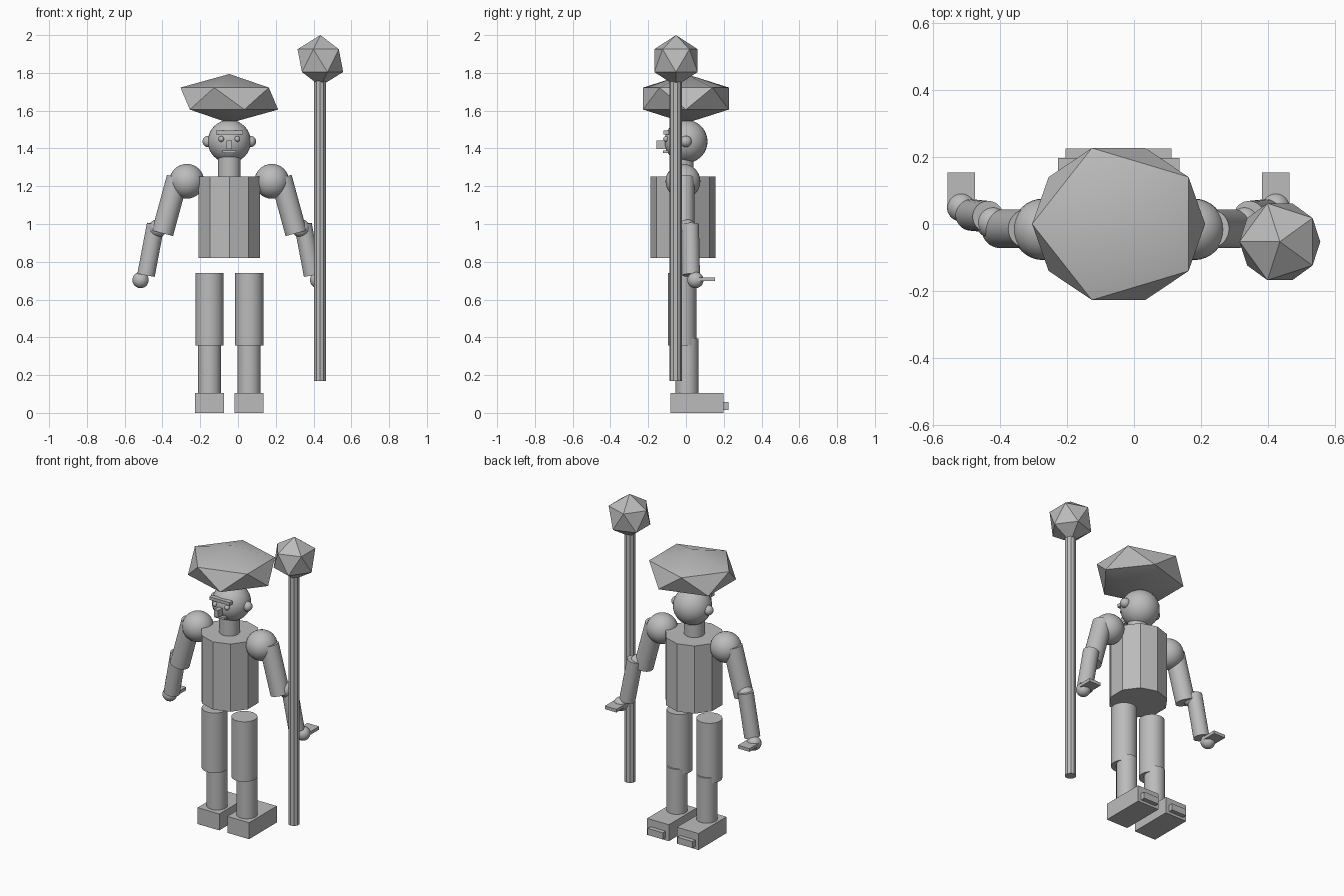
import bpy
import math
from mathutils import Vector

cube = bpy.data.objects.get("Cube")
if cube:
    bpy.data.objects.remove(cube, do_unlink=True)

grey = bpy.data.materials.new("plain_grey")
grey.use_nodes = True
GREY = (0.5, 0.5, 0.5, 1)
grey.diffuse_color = GREY
grey.node_tree.nodes["Principled BSDF"].inputs["Base Color"].default_value = GREY

MID = -0.046   # centre line of the figure


def finish(name, smooth=True):
    ob = bpy.context.object
    ob.name = name
    ob.data.materials.append(grey)
    bpy.ops.object.transform_apply(location=False, rotation=True, scale=True)
    if smooth:
        bpy.ops.object.shade_smooth_by_angle(angle=math.radians(30))
    return ob


def ball(name, loc, r):
    bpy.ops.mesh.primitive_uv_sphere_add(segments=32, ring_count=16, radius=r, location=loc)
    return finish(name)


def rod(name, a, b, r, sides=32):
    a, b = Vector(a), Vector(b)
    d = b - a
    bpy.ops.mesh.primitive_cylinder_add(vertices=sides, radius=r, depth=d.length, location=(a + b) / 2)
    if abs(d.x) + abs(d.y) > 1e-4:
        bpy.context.object.rotation_euler = d.to_track_quat('Z', 'Y').to_euler()
    return finish(name)


def box(name, loc, size):
    bpy.ops.mesh.primitive_cube_add(size=1, location=loc)
    bpy.context.object.scale = size
    return finish(name, False)


def gem(name, loc, scale):
    bpy.ops.mesh.primitive_ico_sphere_add(subdivisions=1, radius=1, location=loc,
                                          rotation=(0, 0, math.pi))
    bpy.context.object.scale = scale
    return finish(name)


# Torso, neck and head
rod("torso", (MID, -0.016, 0.82), (MID, -0.016, 1.252), 0.172, 10)
rod("neck", (MID, -0.02, 1.2), (MID, -0.02, 1.39), 0.06)
ball("head", (MID, 0, 1.437), 0.114)
gem("hat", (MID, 0, 1.664), (0.289, 0.267, 0.13))

# Face
box("brow", (MID, -0.105, 1.485), (0.143, 0.03, 0.02))
box("nose", (MID, -0.125, 1.42), (0.028, 0.06, 0.045))
box("mouth", (MID, -0.105, 1.382), (0.07, 0.035, 0.014))

for side, s in (("right", -1), ("left", 1)):
    def at(x, y, z):
        return (MID + s * x, y, z)

    ball(side + "_eye", at(0.043, -0.106, 1.45), 0.015)
    ball(side + "_ear", at(0.112, 0, 1.437), 0.03)

    # Arm
    ball(side + "_shoulder", at(0.225, -0.016, 1.226), 0.092)
    rod(side + "_upper_arm", at(0.274, -0.014, 1.245), at(0.354, -0.014, 0.951), 0.058)
    ball(side + "_elbow", at(0.379, 0.005, 0.977), 0.048)
    rod(side + "_forearm", at(0.39, 0.022, 0.998), at(0.441, 0.027, 0.729), 0.047)
    ball(side + "_hand", at(0.47, 0.05, 0.703), 0.043)
    box(side + "_fingers", at(0.47, 0.107, 0.708), (0.082, 0.095, 0.02))

    # Leg
    rod(side + "_thigh", at(0.105, -0.02, 0.357), at(0.105, -0.02, 0.74), 0.075)
    ball(side + "_knee", at(0.105, -0.008, 0.4), 0.062)
    rod(side + "_shin", at(0.105, 0.005, 0.1), at(0.105, 0.005, 0.393), 0.061)
    box(side + "_foot", at(0.105, 0.058, 0.0525), (0.153, 0.28, 0.105))
    box(side + "_toe", at(0.105, 0.2, 0.037), (0.107, 0.052, 0.042))

# Staff
rod("staff", (0.434, -0.055, 0.169), (0.434, -0.055, 1.78), 0.033, 10)
gem("staff_orb", (0.436, -0.053, 1.865), (0.135, 0.135, 0.135))
